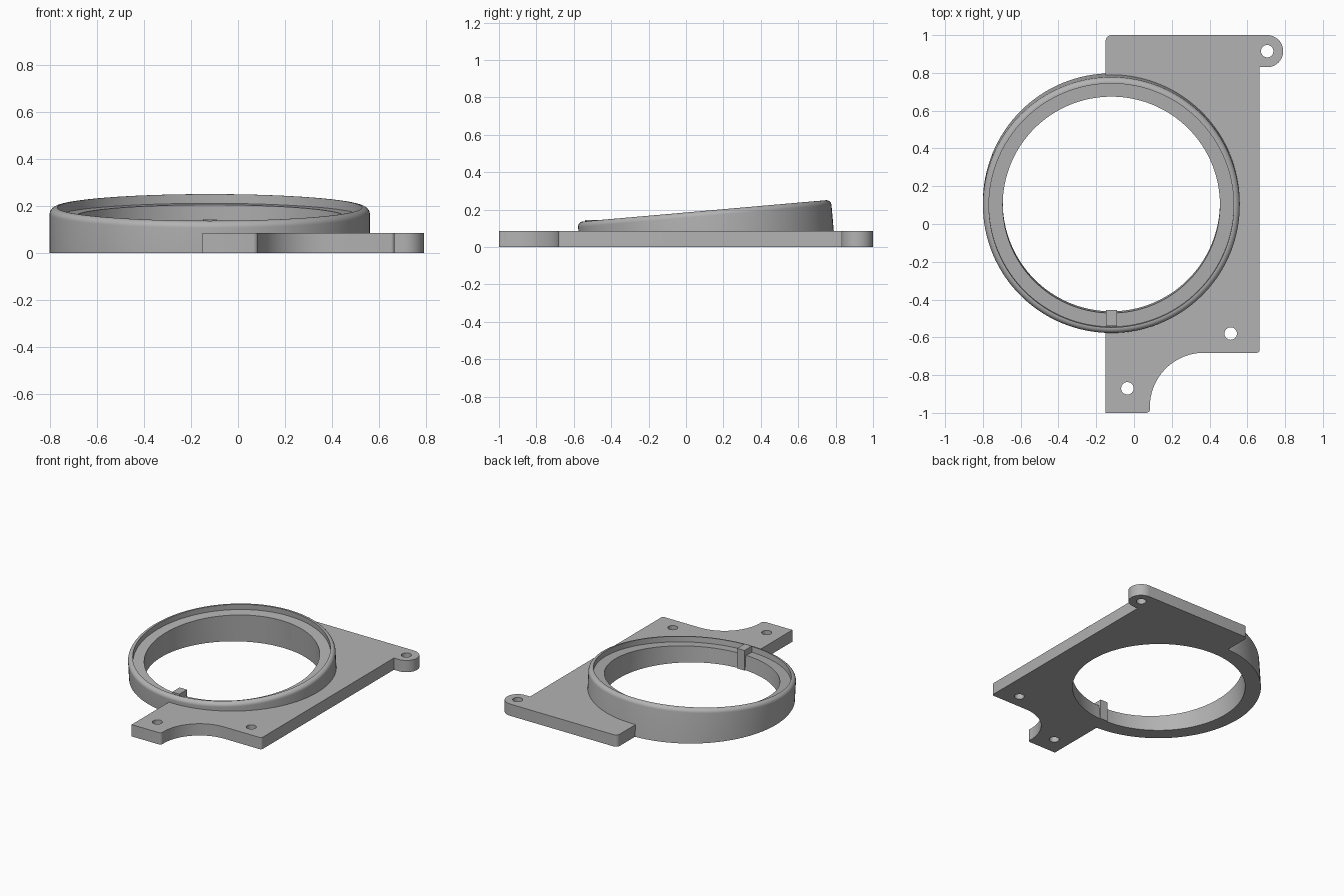
import bpy, bmesh
from math import sin, cos, tan, pi, radians, sqrt
from mathutils import Matrix

if "Cube" in bpy.data.objects:
    bpy.data.objects.remove(bpy.data.objects["Cube"], do_unlink=True)

grey = bpy.data.materials.new("plain grey")
grey.use_nodes = True
colour = (0.45, 0.45, 0.45, 1)
grey.diffuse_color = colour
grey.node_tree.nodes["Principled BSDF"].inputs["Base Color"].default_value = colour

TILT = radians(5)
CX, CY = -0.12, 0.115      # ring axis where it meets the ground
THICK = 0.085              # plate thickness


def finish(bm, name):
    bmesh.ops.recalc_face_normals(bm, faces=bm.faces)
    mesh = bpy.data.meshes.new(name)
    bm.to_mesh(mesh)
    bm.free()
    mesh.materials.append(grey)
    obj = bpy.data.objects.new(name, mesh)
    bpy.context.collection.objects.link(obj)
    bpy.ops.object.select_all(action="DESELECT")
    obj.select_set(True)
    bpy.context.view_layer.objects.active = obj
    bpy.ops.object.shade_smooth_by_angle(angle=radians(30))
    return obj


def arc(x, y, r, start, end, steps=8):
    """Points on an arc, angles in degrees."""
    angles = [radians(start + (end - start) * i / steps) for i in range(steps + 1)]
    return [(x + r * cos(a), y + r * sin(a)) for a in angles]


# Tilted ring: lathed section, rounded outer rim, recessed ledge, foot cut level
def build_ring(segments=128):
    outer, bore, recess = 0.68, 0.575, 0.648
    top, ledge, fillet = 0.194, 0.155, 0.028
    section = [(bore, None), (outer, None)]
    section += arc(outer - fillet, top - fillet, fillet, 0, 90)
    section += [(recess, top), (recess, ledge), (bore, ledge)]
    bm = bmesh.new()
    place = Matrix.Translation((CX, CY, 0)) @ Matrix.Rotation(TILT, 4, "X")
    rings = []
    for i in range(segments):
        a = 2 * pi * i / segments
        row = []
        for r, h in section:
            if h is None:
                h = -r * sin(a) * tan(TILT)
            row.append(bm.verts.new(place @ Matrix.Translation((r * cos(a), r * sin(a), h)).translation))
        rings.append(row)
    n = len(section)
    for i in range(segments):
        p, q = rings[i], rings[(i + 1) % segments]
        for j in range(n):
            k = (j + 1) % n
            bm.faces.new((p[j], q[j], q[k], p[k]))
    return finish(bm, "tilted_ring")


# Mounting plate: outline wrapping the ring, with three screw holes
def build_plate():
    left, right = -0.15, 0.665
    seat = 0.63
    swing = 90 + math_angle(left - CX, seat)
    outline = [(left, -1)]
    outline += arc(0.065, -0.98, 0.02, -90, 0, 4)
    outline += arc(0.37, -0.968, 0.286, 180, 90, 24)
    outline += arc(right - 0.015, -0.667, 0.015, -90, 0, 4)
    outline += [(right, 0.83)]
    outline += arc(0.705, 0.915, 0.085, -90, 90, 24)
    outline += arc(left + 0.03, 0.97, 0.03, 90, 180, 6)
    outline += arc(CX, CY - 0.004, seat, swing, -swing, 96)
    holes = [(0.705, 0.915), (0.512, -0.58), (-0.035, -0.87)]
    loops = [outline] + [arc(x, y, 0.033, 0, 360, 32)[:-1] for x, y in holes]
    bm = bmesh.new()
    edges = []
    for loop in loops:
        verts = [bm.verts.new((x, y, 0)) for x, y in loop]
        edges += [bm.edges.new((v, verts[i - 1])) for i, v in enumerate(verts)]
    bmesh.ops.triangle_fill(bm, edges=edges, use_beauty=True, use_dissolve=False)
    result = bmesh.ops.extrude_face_region(bm, geom=bm.faces[:], use_keep_orig=True)
    raised = [g for g in result["geom"] if isinstance(g, bmesh.types.BMVert)]
    bmesh.ops.translate(bm, verts=raised, vec=(0, 0, THICK))
    return finish(bm, "mounting_plate")


def math_angle(offset, radius):
    """Degrees past vertical at which a circle reaches a sideways offset."""
    from math import asin, degrees
    return degrees(asin(-offset / radius))


# Locating key: upright block across the ledge at the front of the ring
def build_key():
    bm = bmesh.new()
    size, centre = (0.058, 0.085, 0.145), (CX, -0.4965, 0.0725)
    bmesh.ops.create_cube(bm, size=1, matrix=Matrix.Translation(centre) @ Matrix.Diagonal((*size, 1)))
    return finish(bm, "locating_key")


build_ring()
build_plate()
build_key()
